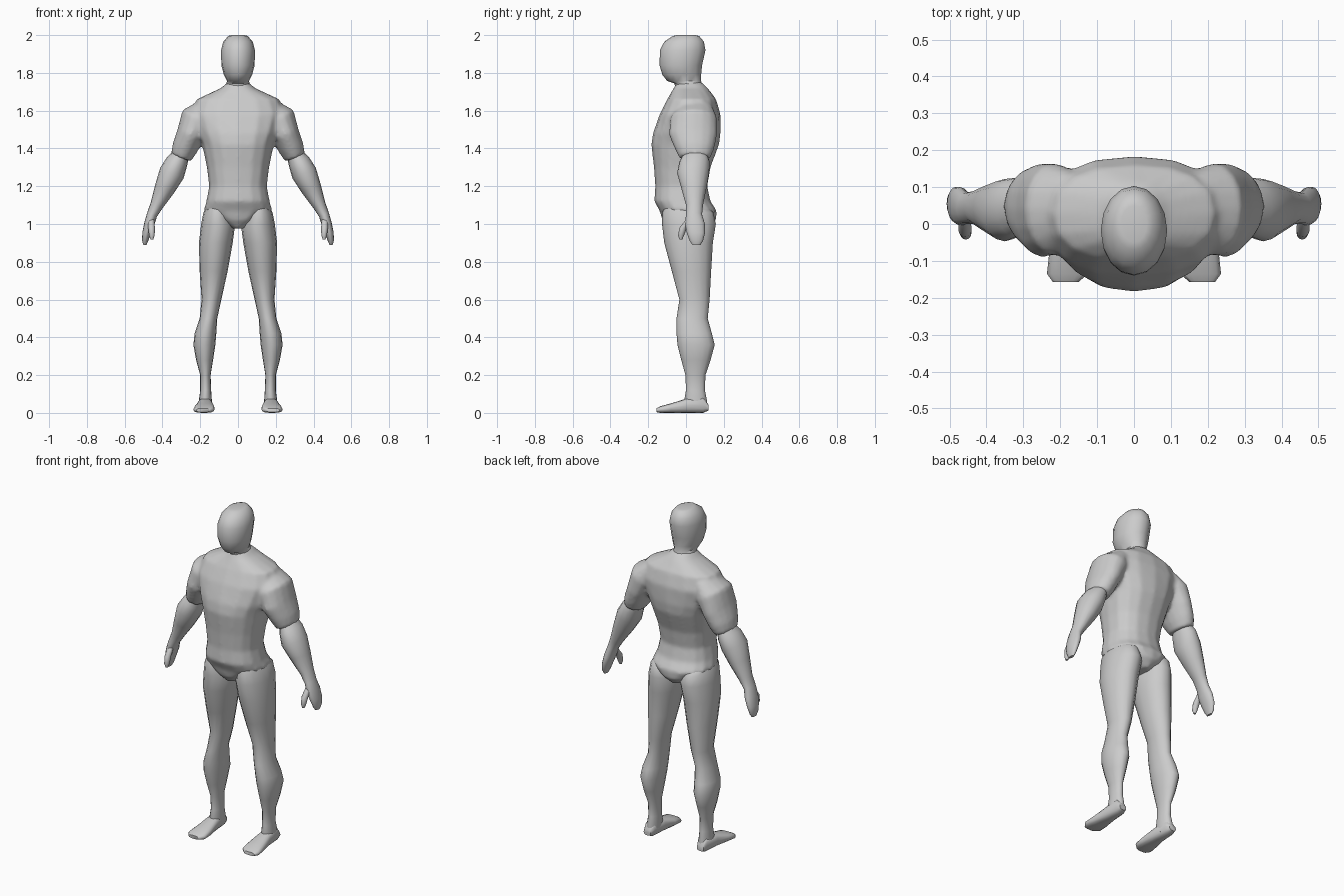
import bpy, bmesh, math
from mathutils import Vector

if "Cube" in bpy.data.objects:
    bpy.data.objects.remove(bpy.data.objects["Cube"])

skin = bpy.data.materials.new("plain grey")
skin.use_nodes = True
GREY = (0.6, 0.6, 0.6, 1)
skin.diffuse_color = GREY
skin.node_tree.nodes["Principled BSDF"].inputs["Base Color"].default_value = GREY
SIDES = 16


def loft(bm, rings, power=1.0):
    """Skin closed rings given as (centre, half axis u, half axis v)."""
    loops = []
    for c, u, v in rings:
        loop = []
        for i in range(SIDES):
            a = 2 * math.pi * i / SIDES
            ca, sa = math.cos(a), math.sin(a)
            p = c + u * math.copysign(abs(ca) ** power, ca) + v * math.copysign(abs(sa) ** power, sa)
            loop.append(bm.verts.new(p))
        loops.append(loop)
    for lo, hi in zip(loops, loops[1:]):
        for i in range(SIDES):
            j = (i + 1) % SIDES
            bm.faces.new((lo[i], lo[j], hi[j], hi[i]))
    bm.faces.new(loops[0][::-1])
    bm.faces.new(loops[-1])


def upright(rows):
    """Rows of z, x min, x max, y front, y back."""
    return [(Vector(((a + b) / 2, (f + k) / 2, z)), Vector(((b - a) / 2, 0, 0)),
             Vector((0, (k - f) / 2, 0))) for z, a, b, f, k in rows]


def limb(rows, side):
    """Rows of x, z, y front, y back, half thickness across the path."""
    rings = []
    for i, (x, z, f, k, h) in enumerate(rows):
        p, q = rows[max(i - 1, 0)], rows[min(i + 1, len(rows) - 1)]
        d = Vector((q[0] - p[0], 0, q[1] - p[1])).normalized()
        rings.append((Vector((side * x, (f + k) / 2, z)),
                      Vector((-side * d.z, 0, d.x)) * h, Vector((0, (k - f) / 2, 0))))
    return rings


def finish(name, bm, blend=False):
    bmesh.ops.recalc_face_normals(bm, faces=bm.faces)
    me = bpy.data.meshes.new(name)
    bm.to_mesh(me)
    bm.free()
    me.materials.append(skin)
    ob = bpy.data.objects.new(name, me)
    bpy.context.collection.objects.link(ob)
    if blend:  # fuse overlapping volumes into one soft surface
        rm = ob.modifiers.new("fuse", "REMESH")
        rm.mode, rm.voxel_size, rm.use_smooth_shade = "VOXEL", 0.011, True
        sm = ob.modifiers.new("soften", "SMOOTH")
        sm.factor, sm.iterations = 0.5, 5
    else:
        bpy.ops.object.select_all(action="DESELECT")
        ob.select_set(True)
        bpy.context.view_layer.objects.active = ob
        bpy.ops.object.shade_smooth_by_angle(angle=math.radians(50))


# head and neck
head = [(1.70, .07, -.05, .09), (1.745, .062, -.062, .083), (1.757, .058, -.1, .08),
        (1.79, .075, -.125, .08), (1.84, .088, -.14, .085), (1.92, .09, -.138, .103),
        (1.965, .078, -.115, .095), (1.995, .052, -.07, .07), (2.0, .035, -.05, .05)]
bm = bmesh.new()
loft(bm, upright([(z, -w, w, f, k) for z, w, f, k in head]))
finish("head", bm)

# torso with shoulders and sleeves fused
torso = [(1.75, .055, -.05, .085), (1.72, .09, -.065, .115), (1.66, .22, -.1, .16),
         (1.58, .25, -.14, .183), (1.48, .215, -.175, .183), (1.42, .19, -.184, .175),
         (1.3, .165, -.17, .13), (1.2, .153, -.163, .113), (1.12, .168, -.168, .13),
         (1.07, .182, -.14, .163), (1.02, .11, -.125, .16), (.975, .03, -.09, .12)]
sleeve = [(.17, 1.62, -.04, .14, .05), (.215, 1.56, -.085, .165, .09),
          (.252, 1.47, -.09, .165, .075), (.283, 1.4, -.06, .15, .068), (.302, 1.35, -.035, .13, .056)]
bm = bmesh.new()
loft(bm, upright([(z, -w, w, f, k) for z, w, f, k in torso]), 0.85)
for s in (1, -1):
    loft(bm, limb(sleeve, s))
finish("torso", bm, True)

forearm = [(.295, 1.375, -.01, .11, .04), (.322, 1.33, -.035, .125, .058),
           (.35, 1.27, -.047, .122, .068), (.387, 1.19, -.025, .108, .055),
           (.43, 1.1, 0, .09, .035), (.455, 1.05, 0, .085, .028), (.47, 1, -.005, .1, .027),
           (.485, .95, .005, .1, .022), (.492, .91, .02, .09, .016), (.493, .888, .035, .075, .008)]
thumb = [(.46, 1.03, .005, .04, .016), (.458, .98, -.035, .005, .018),
         (.456, .94, -.042, -.01, .015), (.456, .918, -.035, -.02, .007)]
leg = [(1.1, .05, .16, -.11, .1), (1.06, .035, .183, -.125, .145), (1, .015, .195, -.127, .158),
       (.9, .028, .207, -.115, .142), (.75, .055, .203, -.075, .133), (.6, .088, .193, -.035, .125),
       (.5, .11, .203, -.05, .115), (.42, .115, .23, -.05, .137), (.36, .12, .236, -.045, .152),
       (.28, .132, .222, -.025, .13), (.2, .145, .2, -.003, .103), (.12, .142, .2, 0, .1),
       (.06, .138, .208, -.01, .112), (.02, .142, .205, 0, .108)]
# foot rows: y, x min, x max, z min, z max
foot = [(.118, .155, .2, .012, .045), (.09, .143, .208, 0, .085), (0, .135, .215, 0, .075),
        (-.08, .124, .23, 0, .05), (-.135, .125, .236, 0, .036), (-.157, .15, .22, .004, .024)]

for s, label in ((1, "left"), (-1, "right")):
    # forearm, hand and thumb
    bm = bmesh.new()
    loft(bm, limb(forearm, s))
    loft(bm, limb(thumb, s))
    finish(label + "_forearm", bm)

    # leg
    bm = bmesh.new()
    loft(bm, upright([(z, s * a, s * b, f, k) for z, a, b, f, k in leg]))
    finish(label + "_leg", bm)

    # foot
    bm = bmesh.new()
    loft(bm, [(Vector((s * (a + b) / 2, y, (lo + hi) / 2)), Vector((s * (b - a) / 2, 0, 0)),
               Vector((0, 0, (hi - lo) / 2))) for y, a, b, lo, hi in foot], 0.75)
    finish(label + "_foot", bm)
